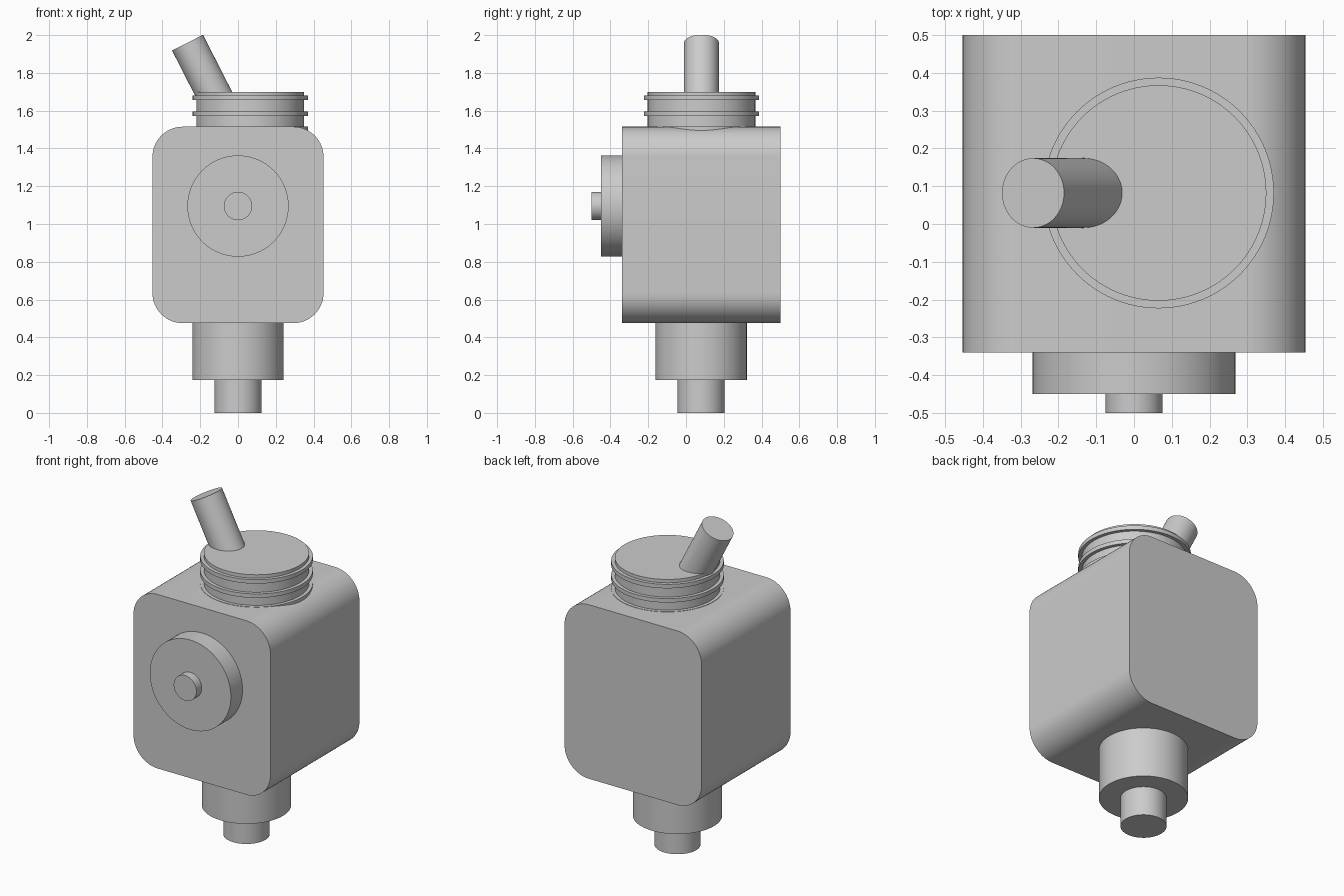
import bpy, bmesh, math
from mathutils import Vector

if "Cube" in bpy.data.objects:
    bpy.data.objects.remove(bpy.data.objects["Cube"])

CY = 0.08  # depth position of the vertical axis parts


def finish(bm, name):
    bmesh.ops.recalc_face_normals(bm, faces=bm.faces)
    mesh = bpy.data.meshes.new(name)
    bm.to_mesh(mesh)
    bm.free()
    ob = bpy.data.objects.new(name, mesh)
    bpy.context.collection.objects.link(ob)
    bpy.ops.object.select_all(action='DESELECT')
    ob.select_set(True)
    bpy.context.view_layer.objects.active = ob
    bpy.ops.object.shade_smooth_by_angle(angle=math.radians(30))
    return ob


def rod(name, start, end, radius, segments=96):
    """Capped cylinder between two points."""
    a, b = Vector(start), Vector(end)
    bm = bmesh.new()
    bmesh.ops.create_cone(bm, cap_ends=True, segments=segments,
                          radius1=radius, radius2=radius, depth=(b - a).length)
    ob = finish(bm, name)
    ob.location = (a + b) / 2
    ob.rotation_euler = (b - a).to_track_quat('Z', 'Y').to_euler()
    return ob


def lathe(name, profile, center, segments=96):
    """Spin an (r, z) profile around a vertical axis."""
    bm = bmesh.new()
    vs = [bm.verts.new((r, 0, z)) for r, z in profile]
    es = [bm.edges.new(pair) for pair in zip(vs, vs[1:])]
    bmesh.ops.spin(bm, geom=vs + es, cent=(0, 0, 0), axis=(0, 0, 1),
                   angle=math.tau, steps=segments)
    bmesh.ops.remove_doubles(bm, verts=bm.verts, dist=1e-5)
    ob = finish(bm, name)
    ob.location = center
    return ob


# main housing: rounded rectangle extruded front to back
hw, z0, z1, r, steps = 0.453, 0.475, 1.515, 0.16, 16
bm = bmesh.new()
outline = []
corners = [(hw - r, z1 - r), (r - hw, z1 - r), (r - hw, z0 + r), (hw - r, z0 + r)]
for i, (cx, cz) in enumerate(corners):
    for k in range(steps + 1):
        a = (i + k / steps) * math.pi / 2
        outline.append(bm.verts.new((cx + r * math.cos(a), -0.34, cz + r * math.sin(a))))
face = bm.faces.new(outline)
ext = bmesh.ops.extrude_face_region(bm, geom=[face], use_keep_orig=True)
bmesh.ops.translate(bm, vec=(0, 0.84, 0),
                    verts=[v for v in ext['geom'] if isinstance(v, bmesh.types.BMVert)])
finish(bm, "housing")

# front dial and its centre button
rod("front_dial", (0, -0.45, 1.095), (0, -0.33, 1.095), 0.268)
rod("dial_button", (0, -0.5, 1.095), (0, -0.44, 1.095), 0.075)

# stepped lower stem
rod("lower_collar", (0, CY, 0.175), (0, CY, 0.485), 0.242)
rod("lower_stem", (0, CY, 0), (0, CY, 0.185), 0.125)

# ridged neck on top: three thin rings around a drum
R, RING = 0.285, 0.305
profile = [(0, 1.40), (R, 1.40)]
for z in (1.505, 1.583, 1.668):
    profile += [(R, z - 0.012), (RING, z - 0.012), (RING, z + 0.012), (R, z + 0.012)]
profile += [(R, 1.70), (0, 1.70)]
lathe("ridged_neck", profile, (0.065, CY + 0.002, 0))

# tilted rod leaning out of the neck
tip, tilt, length = Vector((-0.267, CY + 0.002, 1.96)), math.radians(27), 0.40
base = tip + Vector((math.sin(tilt), 0, -math.cos(tilt))) * length
rod("tilted_rod", base, tip, 0.092)
